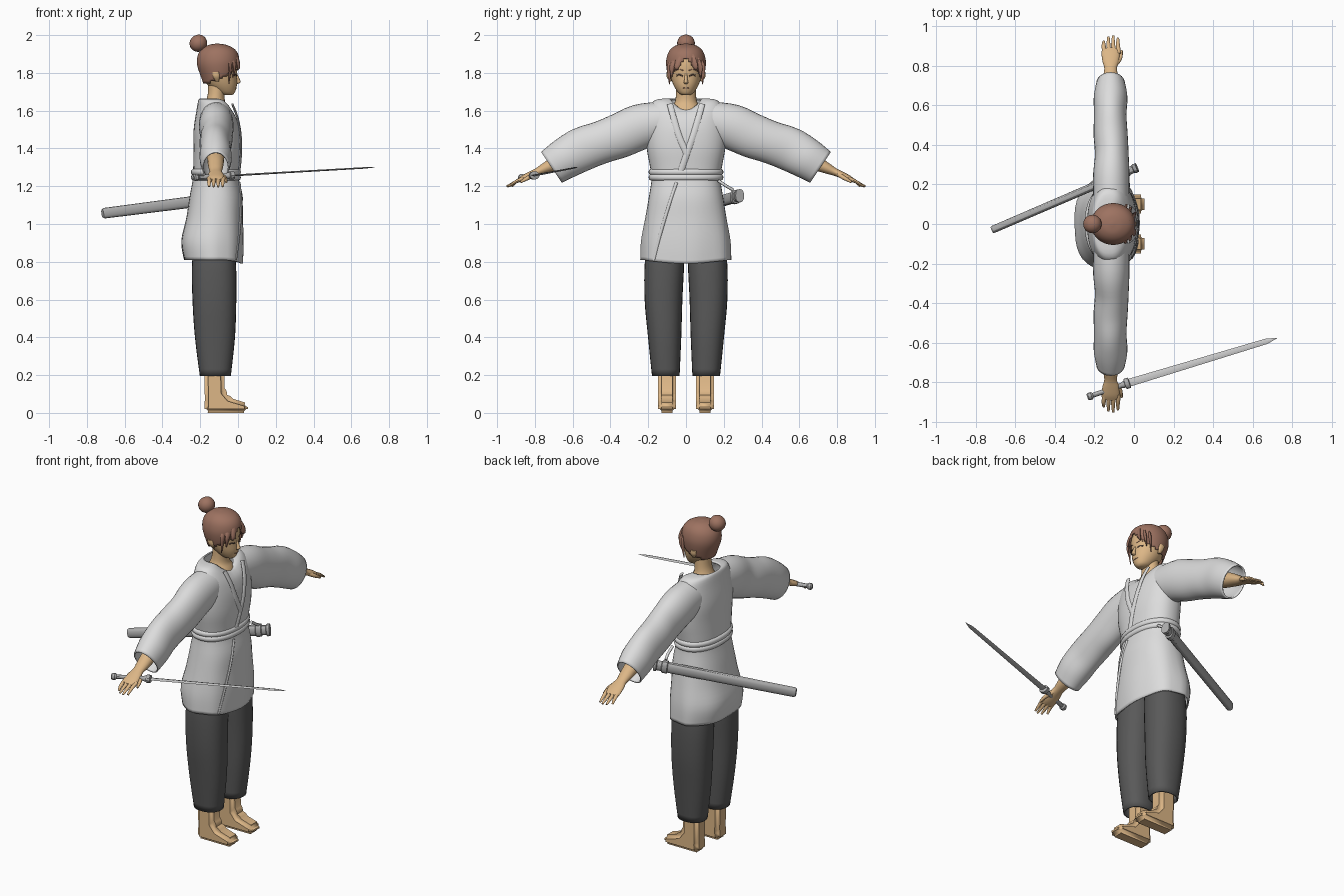
import bpy, bmesh, math
from mathutils import Vector

cube = bpy.data.objects.get("Cube")
if cube:
    bpy.data.objects.remove(cube)


def material(name, r, g, b):
    m = bpy.data.materials.new(name)
    m.use_nodes = True
    m.diffuse_color = (r, g, b, 1)
    m.node_tree.nodes["Principled BSDF"].inputs["Base Color"].default_value = (r, g, b, 1)
    return m


CLOTH = material("white cloth", .72, .72, .72)
TROUSER = material("dark cloth", .1, .1, .1)
SKIN = material("skin", .72, .47, .24)
HAIR = material("brown hair", .34, .17, .12)
STEEL = material("steel", .62, .62, .62)
GREY = material("grey lacquer", .42, .42, .42)
DARK = material("dark eyes", .06, .04, .03)


def finish(name, bm, mat, thick=0, angle=50):
    """Turn a bmesh into a shaded object."""
    bmesh.ops.recalc_face_normals(bm, faces=bm.faces)
    me = bpy.data.meshes.new(name)
    bm.to_mesh(me)
    bm.free()
    ob = bpy.data.objects.new(name, me)
    bpy.context.collection.objects.link(ob)
    me.materials.append(mat)
    bpy.ops.object.select_all(action='DESELECT')
    ob.select_set(True)
    bpy.context.view_layer.objects.active = ob
    bpy.ops.object.shade_smooth_by_angle(angle=math.radians(angle))
    if thick:
        mod = ob.modifiers.new("thickness", 'SOLIDIFY')
        mod.thickness = thick
    return ob


def smooth_rows(rows, k):
    """Catmull-Rom resampling of (x, y, z, half width, half depth) rows."""
    out = []
    for i in range(len(rows) - 1):
        p = [rows[max(0, min(len(rows) - 1, i + j))] for j in (-1, 0, 1, 2)]
        for s in range(k):
            t = s / k
            out.append([b + .5 * t * (c - a + t * (2*a - 5*b + 4*c - d + t * (3*(b - c) + d - a)))
                        for a, b, c, d in zip(*p)])
    return out + [list(rows[-1])]


def sweep(name, rows, mat, side=(1, 0, 0), n=20, k=4, power=2, cap=True,
          stack=False, thick=0, edit=None, angle=50):
    """Loft superellipse rings along the rows; stack keeps the rings level."""
    rows = smooth_rows(rows, k)
    bm = bmesh.new()
    rings = []
    for i, r in enumerate(rows):
        c = Vector(r[:3])
        t = Vector(rows[min(i + 1, len(rows) - 1)][:3]) - Vector(rows[max(i - 1, 0)][:3])
        t = Vector((0, 0, 1)) if stack else t.normalized()
        v = t.cross(Vector(side)).normalized()
        u = v.cross(t)
        ring = []
        for j in range(n):
            a = 2 * math.pi * j / n
            ca, sa = [math.copysign(abs(f(a)) ** (2 / power), f(a)) for f in (math.cos, math.sin)]
            ring.append(bm.verts.new(c + u * ca * r[3] + v * sa * r[4]))
        rings.append(ring)
    for a, b in zip(rings, rings[1:]):
        for j in range(n):
            bm.faces.new((a[j], a[(j + 1) % n], b[(j + 1) % n], b[j]))
    if cap:
        bm.faces.new(rings[0])
        bm.faces.new(rings[-1])
    if edit:
        edit(bm)
    return finish(name, bm, mat, thick, angle)


def front_x(rows, y, z, power=2):
    """Forward surface of a level stack of rings."""
    r = min(smooth_rows(rows, 12), key=lambda q: abs(q[2] - z))
    return r[0] + r[3] * max(0, 1 - abs(y / r[4]) ** power) ** (1 / power)


# Robe body with a dipped neckline and hem
robe = [(-.13, 0, 1.665, .07, .09), (-.125, 0, 1.655, .085, .165), (-.115, 0, 1.6, .105, .2),
        (-.113, 0, 1.5, .122, .213), (-.11, 0, 1.4, .125, .208), (-.115, 0, 1.3, .122, .19),
        (-.117, 0, 1.24, .122, .182), (-.117, 0, 1.14, .14, .197), (-.125, 0, 1.03, .15, .215),
        (-.137, 0, .91, .165, .235), (-.132, 0, .81, .155, .238)]


def shape_robe(bm):
    for v in bm.verts:
        a = math.atan2(v.co.y * .6, v.co.x + .12)
        front = max(0, math.cos(a)) ** 3
        if v.co.z > 1.5:
            v.co.z -= .06 * front * (v.co.z - 1.5) / .165
        elif v.co.z < 1.15:
            fold = 1 + .02 * math.sin(7 * a + 1) * (1.15 - v.co.z) / .35
            v.co.x = -.125 + (v.co.x + .125) * fold
            v.co.y *= fold
            if v.co.z < .9:
                v.co.z -= .02 * front


sweep("robe_body", robe, CLOTH, n=40, power=2.3, cap=False, stack=True, thick=.008, edit=shape_robe)


# Robe lapels and the overlapping skirt edge
def robe_band(name, line, w):
    pts = [(front_x(robe, y, z, 2.3) + .002, y, z, w, .006) for y, z in line]
    sweep(name, pts, CLOTH, side=(0, 1, 0), n=8)


robe_band("lapel_left", [(.085, 1.635), (.065, 1.56), (.035, 1.46), (0, 1.36), (-.03, 1.27)], .016)
robe_band("lapel_right", [(-.085, 1.635), (-.065, 1.56), (-.035, 1.46), (.005, 1.37)], .016)
robe_band("skirt_overlap_edge", [(-.05, 1.22), (-.09, 1.1), (-.135, .95), (-.17, .81)], .008)

# Rolled belt of two bands
for i, z in enumerate((1.247, 1.275)):
    sweep("belt_band_%d" % i, [(-.117, 0, z + dz, .118 + g, .184 + g) for dz, g in
          ((-.018, 0), (-.012, .01), (0, .014), (.012, .01), (.018, 0))],
          CLOTH, n=40, k=2, power=2.2, cap=False, stack=True)

# Chest, neck and head
sweep("neck", [(-.115, 0, 1.55, .09, .11), (-.12, 0, 1.61, .07, .085), (-.12, 0, 1.645, .052, .06),
               (-.115, 0, 1.69, .045, .053), (-.11, 0, 1.76, .048, .053)], SKIN, stack=True)
head = [(-.055, 0, 1.682, .022, .018), (-.064, 0, 1.695, .046, .04), (-.083, 0, 1.735, .077, .066),
        (-.098, 0, 1.785, .092, .083), (-.102, 0, 1.85, .098, .091), (-.105, 0, 1.9, .085, .08),
        (-.105, 0, 1.94, .04, .04)]
sweep("head", head, SKIN, n=28, stack=True)
sweep("nose", [(-.012, 0, 1.8, .006, .006), (.001, 0, 1.765, .009, .009),
               (.003, 0, 1.75, .01, .013), (-.004, 0, 1.742, .004, .008)], SKIN, n=10, stack=True)


# Painted features as thin plates that follow the face
def face_mark(name, line, w, mat=DARK):
    pts = [(front_x(head, y, z) + .001, y, z, w, .002) for y, z in line]
    sweep(name, pts, mat, side=(0, 0, 1), n=8, k=3)


face_mark("mouth", [(-.018, 1.721), (0, 1.719), (.018, 1.721)], .002, HAIR)
for s, tag in ((1, "left"), (-1, "right")):
    face_mark("eye_" + tag, [(s * y, z) for y, z in ((.018, 1.783), (.034, 1.79), (.05, 1.786))], .004)
    face_mark("brow_" + tag, [(s * y, z) for y, z in ((.015, 1.812), (.035, 1.82), (.055, 1.812))], .002, HAIR)
    sweep("ear_" + tag, [(-.11, s * .082, 1.755, .008, .006), (-.115, s * .094, 1.78, .018, .009),
                         (-.118, s * .096, 1.805, .018, .008)], SKIN, n=12, stack=True)


# Hair cap, cut away over the face and nape
def cut_hair(bm):
    def bare(f):
        c = f.calc_center_median()
        if c.x > -.085:
            return c.z < 1.88 - 1.1 * abs(c.y)
        return c.z < 1.735 + .35 * max(0, c.x + .19)
    bmesh.ops.delete(bm, geom=[f for f in bm.faces if bare(f)], context='FACES')


sweep("hair_cap", [(-.125, 0, 1.7, .045, .055), (-.105, 0, 1.77, .088, .09), (-.105, 0, 1.84, .111, .105),
                   (-.105, 0, 1.89, .109, .1), (-.105, 0, 1.925, .088, .082), (-.108, 0, 1.947, .05, .05),
                   (-.11, 0, 1.955, .008, .008)],
      HAIR, n=48, k=6, stack=True, edit=cut_hair, thick=.006)
sweep("hair_bun", [(-.21 + .047 * math.cos(a) * .5, 0, 1.957 - .047 * math.cos(a) * .8,
                    .045 * math.sin(a) + .002, .045 * math.sin(a) + .002)
                   for a in [math.pi * i / 8 for i in range(9)]], HAIR, side=(0, 1, 0), k=2)
for s, tag in ((1, "left"), (-1, "right")):
    for i, (y, drop) in enumerate(((.05, 1.815), (.075, 1.775), (.088, 1.74))):
        x = -.005 - i * .022
        sweep("fringe_%s_%d" % (tag, i),
              [(-.03 - i * .02, s * .012 * (i + 1), 1.925, .012, .006), (x, s * y * .7, 1.875, .017, .008),
               (x + .008, s * y, 1.83, .014, .007), (x, s * y, drop, .002, .002)],
              HAIR, side=(.4, 1, 0), n=8)

# Arms, trousers and feet, built for each side
for s, tag in ((1, "left"), (-1, "right")):
    sweep("sleeve_" + tag, [(x, s * y, z, a, b) for x, y, z, a, b in (
        (-.115, .11, 1.545, .09, .105), (-.115, .24, 1.515, .092, .12), (-.112, .35, 1.468, .085, .118),
        (-.118, .45, 1.432, .086, .113), (-.12, .55, 1.396, .082, .116), (-.118, .64, 1.347, .085, .109),
        (-.118, .712, 1.3, .072, .098))], CLOTH, n=28, cap=False, thick=.008)
    sweep("forearm_" + tag, [(-.118, s * y, z, a, b) for y, z, a, b in (
        (.5, 1.4, .048, .048), (.66, 1.335, .044, .042), (.74, 1.298, .038, .03),
        (.785, 1.277, .032, .021), (.82, 1.262, .041, .018), (.86, 1.243, .046, .016),
        (.885, 1.23, .042, .011))], SKIN)
    for i in range(4):
        x = -.153 + i * .024
        tip = (.922, .944, .95, .938)[i]
        sweep("finger_%s_%d" % (tag, i), [(x + .004, s * .86, 1.243, .011, .01),
              (x, s * .9, 1.224, .0105, .009), (x, s * tip, 1.198, .006, .005)], SKIN, n=8)
    sweep("thumb_" + tag, [(-.1, s * .8, 1.267, .014, .012), (-.072, s * .835, 1.245, .012, .011),
                           (-.062, s * .875, 1.222, .006, .006)], SKIN, n=8)
    sweep("trouser_" + tag, [(x, s * y, z, a, b) for x, y, z, a, b in (
        (-.122, .105, .95, .095, .09), (-.127, .114, .8, .116, .104), (-.125, .119, .6, .116, .1),
        (-.122, .113, .4, .106, .088), (-.12, .107, .195, .082, .073))],
        TROUSER, n=28, power=2.3, cap=False, stack=True, thick=.008)

    # Foot from a side profile with rounded edges
    bm = bmesh.new()
    prof = [(-.18, 0), (.052, 0), (.055, .05), (-.045, .08), (-.07, .11), (-.075, .28), (-.18, .28), (-.175, .05)]
    face = bm.faces.new([bm.verts.new((x, s * .1 - .048, z)) for x, z in prof])
    ext = bmesh.ops.extrude_face_region(bm, geom=[face])
    bmesh.ops.translate(bm, vec=(0, .096, 0), verts=[g for g in ext["geom"] if isinstance(g, bmesh.types.BMVert)])
    bmesh.ops.bevel(bm, geom=bm.edges[:], offset=.02, segments=3, affect='EDGES', clamp_overlap=True)
    finish("foot_" + tag, bm, SKIN)


def along(name, a, b, steps, mat, **kw):
    """Straight piece: steps are (fraction, half width, half depth)."""
    a, b = Vector(a), Vector(b)
    sweep(name, [(*a.lerp(b, t), w, d) for t, w, d in steps], mat, side=(0, 1, 0), k=1, angle=30, **kw)


# Sword in the right hand
pommel, guard, tip = (-.235, -.874, 1.245), (-.03, -.803, 1.257), (.722, -.576, 1.3)
along("sword_blade", guard, tip, [(0, .02, .005), (.93, .014, .004), (1, .001, .001)], STEEL, n=4)
along("sword_hilt", pommel, guard, [(0, .014, .014), (.03, .019, .019), (.1, .019, .019),
      (.14, .012, .012), (.84, .013, .013), (.88, .017, .017), (.92, .017, .017),
      (.93, .027, .022), (1.03, .027, .022), (1.04, .012, .012)], GREY, n=12)

# Scabbard hung through the belt, with a collar at the mouth
along("scabbard", (-.717, -.03, 1.056), (.015, .285, 1.15),
      [(0, .016, .022), (.012, .019, .028), (.85, .02, .031), (.9, .02, .031), (.905, .024, .037),
       (.94, .024, .037), (.945, .02, .028), (.975, .02, .028), (.98, .024, .035), (1, .024, .035)],
      GREY, n=16, power=2.5)
sweep("scabbard_cord", [(-.03, .17, 1.23, .008, .008), (-.03, .215, 1.2, .008, .008),
                        (-.04, .25, 1.18, .008, .008)], CLOTH, n=8)
